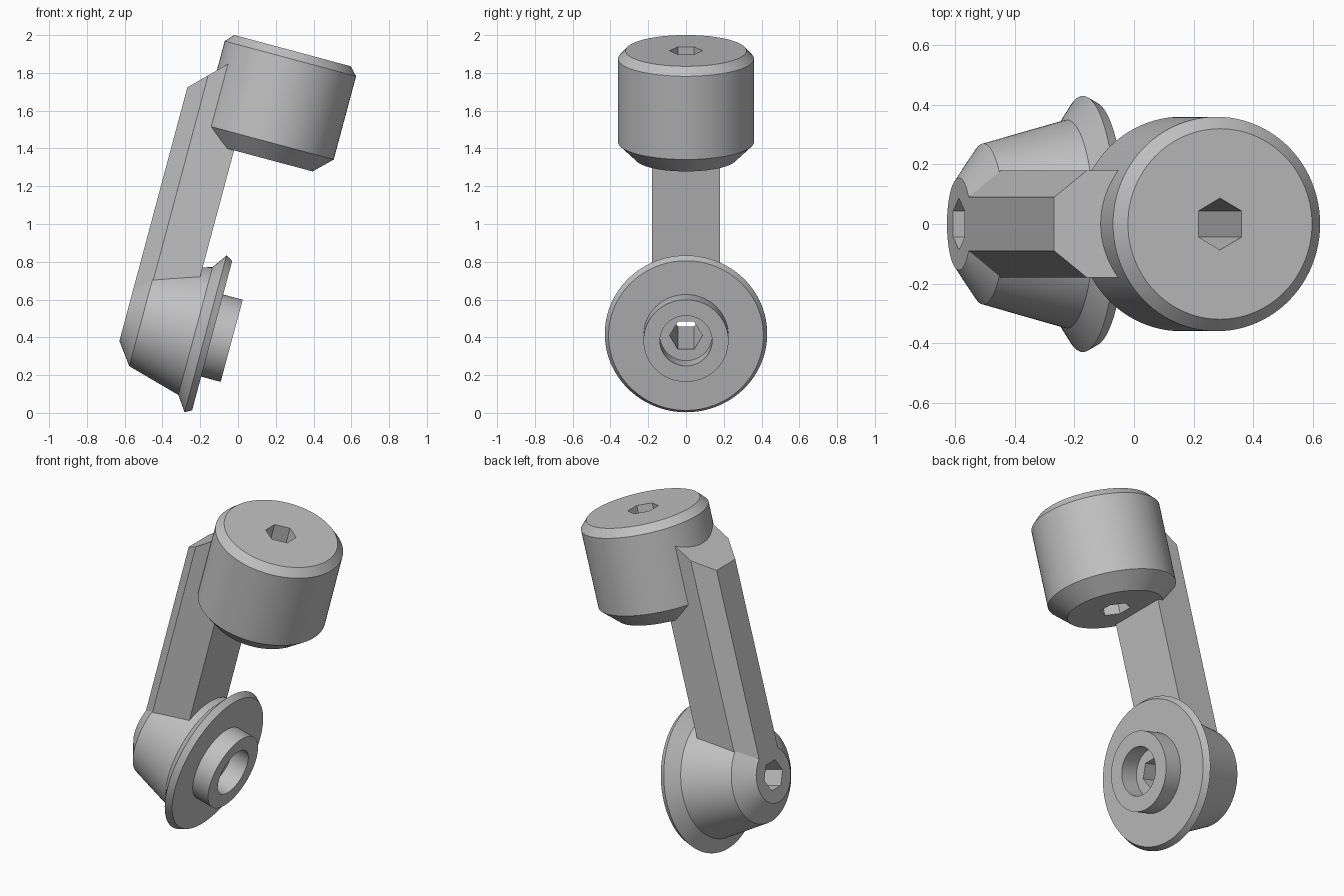
import bpy, bmesh, math
from mathutils import Matrix

if "Cube" in bpy.data.objects:
    bpy.data.objects.remove(bpy.data.objects["Cube"], do_unlink=True)

TILT = math.radians(15)
HUB_Z, KNOB_X = 0.36, -0.2175
HEX_R = 0.087

metal = bpy.data.materials.new("light_grey")
metal.use_nodes = True
GREY = (0.53, 0.53, 0.53, 1)
metal.diffuse_color = GREY
metal.node_tree.nodes["Principled BSDF"].inputs["Base Color"].default_value = GREY


def make(name, rings):
    """Skin a stack of equal point rings and cap both ends."""
    bm = bmesh.new()
    loops = [[bm.verts.new(p) for p in ring] for ring in rings]
    n = len(loops[0])
    for a, b in zip(loops, loops[1:]):
        for i in range(n):
            j = (i + 1) % n
            bm.faces.new((a[i], a[j], b[j], b[i]))
    bm.faces.new(loops[0])
    bm.faces.new(loops[-1])
    bmesh.ops.recalc_face_normals(bm, faces=bm.faces)
    mesh = bpy.data.meshes.new(name)
    bm.to_mesh(mesh)
    bm.free()
    mesh.materials.append(metal)
    obj = bpy.data.objects.new(name, mesh)
    bpy.context.collection.objects.link(obj)
    return obj


def hub_ring(r, x, n=96):
    turns = [math.tau * i / n for i in range(n)]
    return [(x, r * math.cos(a), HUB_Z + r * math.sin(a)) for a in turns]


def knob_ring(r, z, n=96):
    turns = [math.tau * i / n for i in range(n)]
    return [(KNOB_X + r * math.sin(a), r * math.cos(a), z) for a in turns]


def combine(target, other, operation):
    """Apply a boolean and drop the helper object."""
    mod = target.modifiers.new(operation, "BOOLEAN")
    mod.operation, mod.object, mod.solver = operation, other, "EXACT"
    bpy.context.view_layer.objects.active = target
    bpy.ops.object.modifier_apply(modifier=mod.name)
    bpy.data.objects.remove(other, do_unlink=True)


# Hub: tapered body, flared flange, boss and blind bore
hub_profile = [(0.155, -0.705), (0.27, -0.62), (0.35, -0.33), (0.43, -0.274),
               (0.41, -0.238), (0.225, -0.238), (0.225, -0.131),
               (0.138, -0.131), (0.138, -0.24)]
hub = make("hub", [hub_ring(r, x) for r, x in hub_profile])

# Arm: chamfered bar with a sloping top end
section = [(-0.38, 0.18), (-0.615, 0.18), (-0.705, 0.09)]
section += [(x, -y) for x, y in reversed(section)]
arm = make("crank_arm", [[(x, y, HUB_Z) for x, y in section],
                         [(x, y, 2.30 + x) for x, y in section]])

# Knob: chamfered cylinder
knob_profile = [(0.268, 1.337), (0.36, 1.427), (0.36, 1.883), (0.32, 1.927)]
knob = make("knob", [knob_ring(r, z) for r, z in knob_profile])

# Join the parts, then cut both hexagonal sockets right through
combine(arm, hub, "UNION")
combine(arm, knob, "UNION")
combine(arm, make("hub_socket", [hub_ring(HEX_R, x, 6) for x in (-1, 0)]), "DIFFERENCE")
combine(arm, make("knob_socket", [knob_ring(HEX_R, z, 6) for z in (1.2, 2.1)]), "DIFFERENCE")

# Lean the crank and shade it
arm.data.transform(Matrix.Rotation(TILT, 4, "Y"))
bpy.ops.object.select_all(action="DESELECT")
arm.select_set(True)
bpy.context.view_layer.objects.active = arm
bpy.ops.object.shade_smooth_by_angle(angle=math.radians(15))
